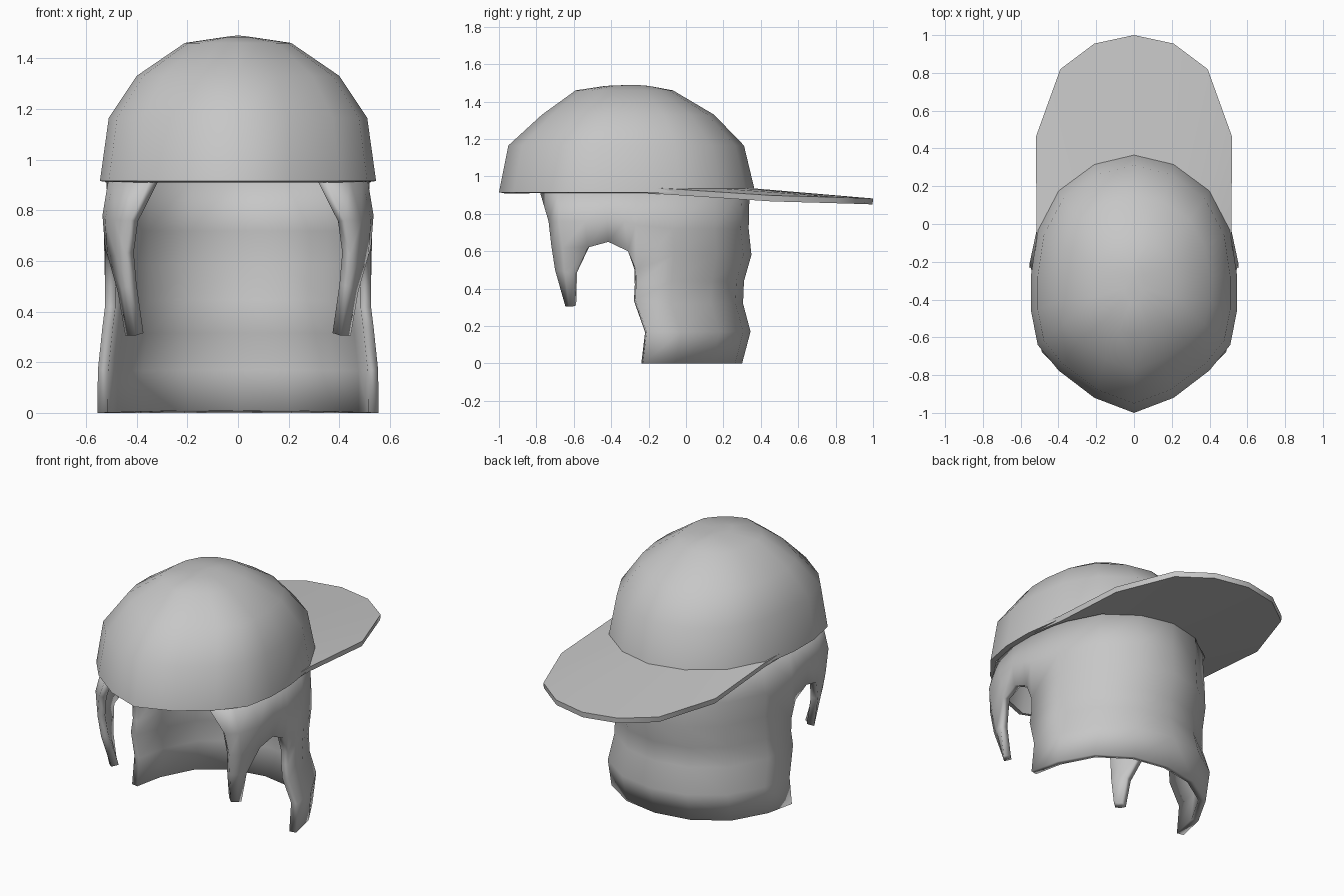
import bpy
import bmesh
import math

cube = bpy.data.objects.get("Cube")
if cube:
    bpy.data.objects.remove(cube, do_unlink=True)

grey = bpy.data.materials.new("plain_grey")
grey.use_nodes = True
colour = (0.57, 0.57, 0.57, 1)
grey.diffuse_color = colour
grey.node_tree.nodes["Principled BSDF"].inputs["Base Color"].default_value = colour


def shell(name, columns, thickness, angle):
    """Skin the columns of points (centre back round to the front), mirror and thicken."""
    bm = bmesh.new()
    cols = [[bm.verts.new(p) for p in col] for col in columns]
    for a, b in zip(cols, cols[1:]):
        for r in range(min(len(a), len(b)) - 1):
            bm.faces.new((a[r], b[r], b[r + 1], a[r + 1]))
    bmesh.ops.remove_doubles(bm, verts=bm.verts[:], dist=0.0005)
    mesh = bpy.data.meshes.new(name)
    bm.to_mesh(mesh)
    bm.free()
    mesh.materials.append(grey)
    obj = bpy.data.objects.new(name, mesh)
    bpy.context.collection.objects.link(obj)
    bpy.ops.object.select_all(action='DESELECT')
    bpy.context.view_layer.objects.active = obj
    obj.select_set(True)
    mirror = obj.modifiers.new("mirror", 'MIRROR')
    mirror.merge_threshold = 0.001
    solid = obj.modifiers.new("thickness", 'SOLIDIFY')
    solid.thickness = thickness
    solid.offset = -1
    for mod in ("mirror", "thickness"):
        bpy.ops.object.modifier_apply(modifier=mod)
    bpy.ops.object.shade_smooth_by_angle(angle=math.radians(angle))


# Cap crown: one footprint, shrunk row by row up to the apex
footprint = [(0, .37), (.21, .32), (.40, .18), (.51, -.03), (.545, -.27),
             (.545, -.46), (.51, -.64), (.40, -.775), (.21, -.92), (0, -1)]
# height, half width, front y, back y
crown_rows = [(1.49, 0, -.28, -.28), (1.484, .05, -.43, -.20), (1.46, .21, -.59, -.07),
              (1.33, .40, -.77, .15), (1.165, .51, -.95, .31), (.915, .545, -1, .37)]
crown = []
for fx, fy in footprint:
    t = (fy + 1) / 1.37
    crown.append([(fx / .545 * w, front + (back - front) * t, z)
                  for z, w, front, back in crown_rows])
shell("cap_crown", crown, 0.03, 50)

# Brim: strip from the crown's edge to the outer rim, its ends tucked into the crown wall
brim_inner = [(0, .35, .937), (.2, .3, .937), (.38, .17, .937),
              (.48, -.02, .937), (.51, -.15, .942), (.525, -.3, .947)]
brim_outer = [(0, 1, .882), (.21, .955, .884), (.39, .82, .888),
              (.52, .46, .898), (.515, -.03, .93), (.535, -.29, .947)]
shell("cap_brim", list(zip(brim_inner, brim_outer)), 0.032, 35)

# Back hair: height, back y, half width, front edge y, front edge height
hair_rows = [(.93, .34, .505, -.27, .93), (.72, .335, .53, -.27, .74),
             (.58, .35, .525, -.268, .50), (.44, .31, .525, -.266, .42),
             (.32, .305, .535, -.27, .34), (.17, .345, .553, -.21, .17),
             (0, .30, .555, -.23, 0)]
bend = [(0, 1), (.39, .93), (.73, .70), (.93, .33)]
hair = [[(sx * w, edge + (back - edge) * t, z) for z, back, w, edge, _ in hair_rows]
        for sx, t in bend]
hair.append([(w, edge, edge_z) for _, _, w, edge, edge_z in hair_rows])

# Arch over the ear, then the hanging side lock
hair += [
    [(.51, -.33, .93), (.53, -.33, .76), (.525, -.31, .60)],
    [(.51, -.44, .93), (.535, -.42, .78), (.525, -.415, .65)],
    [(.49, -.58, .93), (.525, -.54, .76), (.515, -.525, .62),
     (.475, -.595, .48), (.445, -.602, .305)],
    [(.44, -.68, .93), (.487, -.68, .76), (.482, -.66, .62),
     (.46, -.65, .49), (.432, -.625, .305)],
    [(.34, -.785, .93), (.425, -.735, .76), (.445, -.72, .63),
     (.435, -.70, .50), (.405, -.645, .305)],
]
shell("hair", hair, 0.042, 180)
